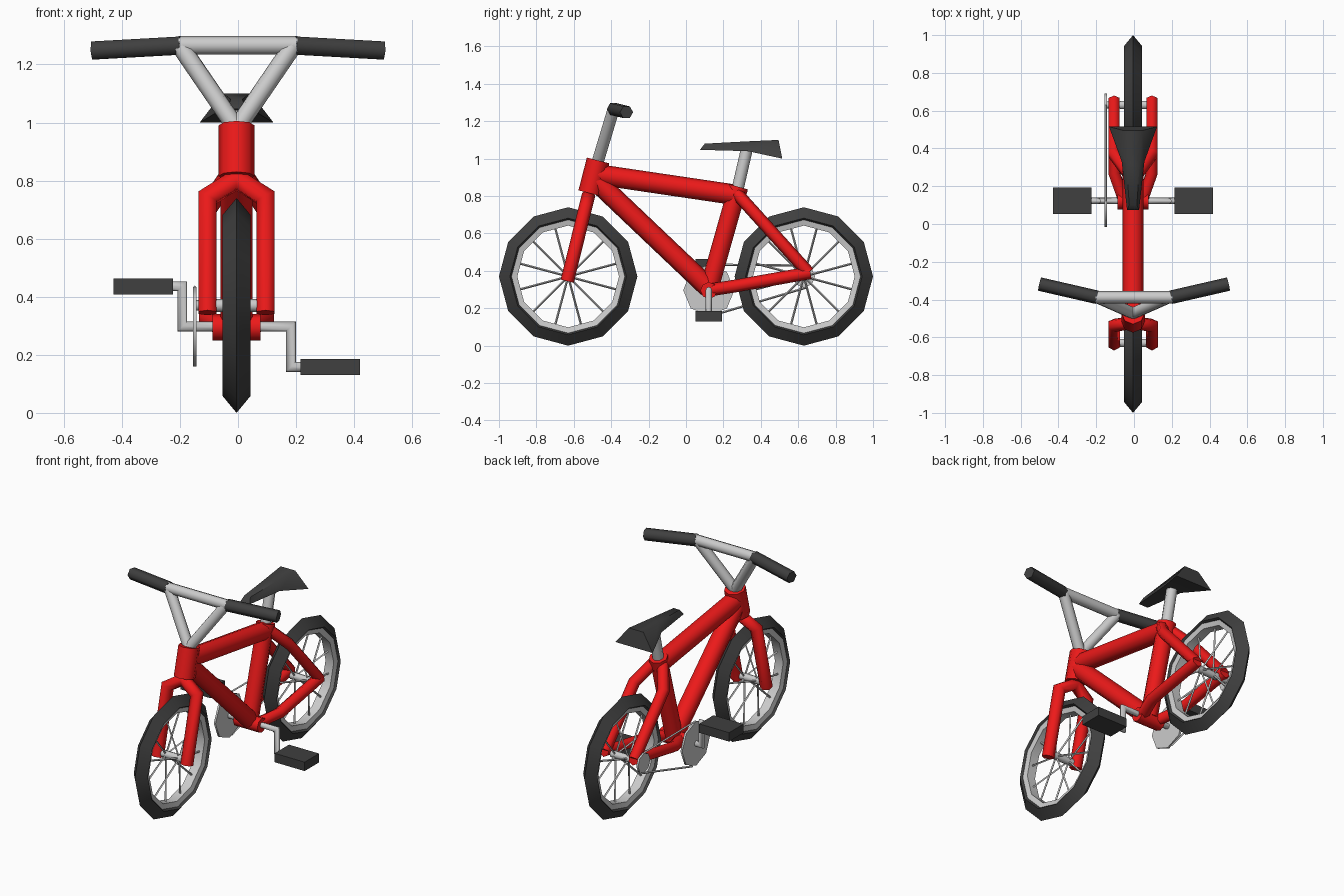
import bpy, bmesh
from math import sin, cos, pi, radians
from mathutils import Vector

if "Cube" in bpy.data.objects:
    bpy.data.objects.remove(bpy.data.objects["Cube"])

CX = -0.005  # centre plane of the frame


def material(name, rgb):
    m = bpy.data.materials.new(name)
    m.diffuse_color = (*rgb, 1)
    m.use_nodes = True
    m.node_tree.nodes["Principled BSDF"].inputs["Base Color"].default_value = m.diffuse_color
    return m


RED = material("red_paint", (0.85, 0.01, 0.01))
BLACK = material("black_rubber", (0.05, 0.05, 0.05))


def add_object(name, bm, mat=None):
    bmesh.ops.recalc_face_normals(bm, faces=bm.faces)
    me = bpy.data.meshes.new(name)
    bm.to_mesh(me)
    bm.free()
    if mat:
        me.materials.append(mat)
    ob = bpy.data.objects.new(name, me)
    bpy.context.collection.objects.link(ob)
    return ob


def bridge(bm, a, b):
    n = len(a)
    for i in range(n):
        bm.faces.new((a[i], a[(i + 1) % n], b[(i + 1) % n], b[i]))


def sweep(bm, pts, r, sides):
    """Mitred polygon tube along a path."""
    pts = [Vector(p) for p in pts]
    dirs = [(b - a).normalized() for a, b in zip(pts, pts[1:])]
    d = dirs[0]
    ref = Vector((0, 0, 1)) if abs(d.x) > 0.7 else Vector((1, 0, 0))
    u = ref.cross(d).normalized()
    v = d.cross(u)
    ring = [pts[0] + r * (u * cos(2 * pi * k / sides) + v * sin(2 * pi * k / sides))
            for k in range(sides)]
    rings = [[bm.verts.new(p) for p in ring]]
    for i, d in enumerate(dirs):
        n = d + dirs[i + 1] if i + 1 < len(dirs) else d
        ring = [p + d * ((pts[i + 1] - p).dot(n) / d.dot(n)) for p in ring]
        rings.append([bm.verts.new(p) for p in ring])
        bridge(bm, rings[-2], rings[-1])
    bm.faces.new(rings[0])
    bm.faces.new(rings[-1])


def tube(name, pts, r, mat=None, sides=8):
    bm = bmesh.new()
    sweep(bm, [(x + CX, y, z) for x, y, z in pts], r, sides)
    return add_object(name, bm, mat)


def ring_profile(name, profile, y, z, mat=None, segs=12):
    """Closed (radius, x) profile turned about the wheel axle."""
    bm = bmesh.new()
    rings = []
    for k in range(segs):
        a = 2 * pi * k / segs
        rings.append([bm.verts.new((CX + x, y + r * cos(a), z + r * sin(a)))
                      for r, x in profile])
    for k in range(segs):
        bridge(bm, rings[k], rings[(k + 1) % segs])
    return add_object(name, bm, mat)


def box(name, c, size, mat):
    bm = bmesh.new()
    bmesh.ops.create_cube(bm, size=1)
    for v in bm.verts:
        v.co = Vector([v.co[i] * size[i] + c[i] for i in range(3)])
    return add_object(name, bm, mat)


# Wheels: tyre, rim, hub and spokes
WZ = 0.37
for label, wy in (("front", -0.63), ("rear", 0.63)):
    ring_profile(label + "_tyre", [(0.37, 0), (0.312, 0.048), (0.302, 0.034),
                                   (0.302, -0.034), (0.312, -0.048)], wy, WZ, BLACK)
    ring_profile(label + "_rim", [(0.306, 0.036), (0.272, 0.028),
                                  (0.272, -0.028), (0.306, -0.036)], wy, WZ)
    tube(label + "_hub", [(-0.07, wy, WZ), (0.07, wy, WZ)], 0.022)
    bm = bmesh.new()
    for k in range(12):
        a = radians(15 + 30 * k)
        x = 0.045 if k % 2 else -0.045
        sweep(bm, [(CX + x, wy, WZ),
                   (CX, wy + 0.275 * cos(a), WZ + 0.275 * sin(a))], 0.006, 4)
    add_object(label + "_spokes", bm)

# Main frame tubes
tube("head_tube", [(0, -0.515, 0.815), (0, -0.47, 0.99)], 0.062, RED)
tube("top_tube", [(0, -0.47, 0.915), (0, 0.26, 0.807)], 0.055, RED)
tube("down_tube", [(0, -0.48, 0.88), (0, 0.12, 0.31)], 0.055, RED)
tube("seat_tube", [(0, 0.125, 0.31), (0, 0.272, 0.83)], 0.05, RED)
tube("seat_collar", [(0, 0.261, 0.79), (0, 0.278, 0.85)], 0.055, RED)
tube("bottom_bracket", [(-0.083, 0.122, 0.295), (0.083, 0.122, 0.295)], 0.045, RED)

# Fork as one bent tube
tube("fork", [(-0.1, -0.635, 0.345), (-0.1, -0.537, 0.742), (0, -0.521, 0.805),
              (0.1, -0.537, 0.742), (0.1, -0.635, 0.345)], 0.036, RED, 6)

# Rear stays on both sides
for side, s in (("right", 1), ("left", -1)):
    tube(side + "_seat_stay", [(s * 0.1, 0.655, 0.39), (s * 0.1, 0.37, 0.705),
                               (s * 0.03, 0.275, 0.81)], 0.034, RED, 6)
    tube(side + "_chain_stay", [(s * 0.1, 0.665, 0.39), (s * 0.1, 0.27, 0.32),
                                (s * 0.05, 0.13, 0.298)], 0.034, RED, 6)

# Handlebar: V stem, crossbar and grips
for side, s in (("right", 1), ("left", -1)):
    tube(side + "_stem", [(0, -0.473, 0.98), (s * 0.193, -0.388, 1.262)], 0.032)
    tube(side + "_grip", [(s * 0.195 + 0.005, -0.388, 1.265),
                          (s * 0.5 + 0.005, -0.318, 1.248)], 0.036, BLACK, 6)
tube("crossbar", [(-0.2, -0.388, 1.266), (0.21, -0.388, 1.266)], 0.032)

# Saddle: lofted trapezoid sections, and its post
tube("seat_post", [(0, 0.272, 0.82), (0, 0.325, 1.05)], 0.032)
bm = bmesh.new()
rings = []
# bottom y, bottom z, bottom half width, top y, top z, top half width
for yb, zb, wb, yt, zt, wt in ((0.075, 1.047, 0.032, 0.10, 1.08, 0.02),
                               (0.33, 1.04, 0.06, 0.32, 1.092, 0.035),
                               (0.515, 1.0, 0.127, 0.495, 1.1, 0.05)):
    rings.append([bm.verts.new((CX + x, y, z)) for x, y, z in
                  ((-wb, yb, zb), (wb, yb, zb), (wt, yt, zt), (-wt, yt, zt))])
bridge(bm, rings[0], rings[1])
bridge(bm, rings[1], rings[2])
bm.faces.new(rings[0])
bm.faces.new(rings[2])
add_object("saddle", bm, BLACK)

# Cranks and pedals
BY, BZ = 0.122, 0.297
for side, s in (("right", 1), ("left", -1)):
    pz = BZ - s * 0.139
    tube(side + "_crank", [(s * 0.05, BY, BZ), (s * 0.187, BY, BZ),
                           (s * 0.187, BY, pz), (s * 0.23, BY, pz)], 0.017, None, 8)
    box(side + "_pedal", (CX + s * 0.322, BY, pz), (0.205, 0.14, 0.055), BLACK)

# Drivetrain on the left side
tube("chainring", [(-0.150, BY, BZ), (-0.138, BY, BZ)], 0.137)
tube("rear_sprocket", [(-0.150, 0.63, WZ), (-0.138, 0.63, WZ)], 0.06)
tube("sprocket_axle", [(-0.148, 0.63, WZ), (-0.05, 0.63, WZ)], 0.018)
tube("chain_upper", [(-0.144, BY, 0.433), (-0.144, 0.63, 0.429)], 0.006, None, 4)
tube("chain_lower", [(-0.144, BY + 0.03, 0.165), (-0.144, 0.645, 0.311)], 0.006, None, 4)

# Smooth tubes, keep hard edges
for ob in bpy.context.collection.objects:
    ob.select_set(True)
    bpy.context.view_layer.objects.active = ob
bpy.ops.object.shade_smooth_by_angle(angle=radians(61))
